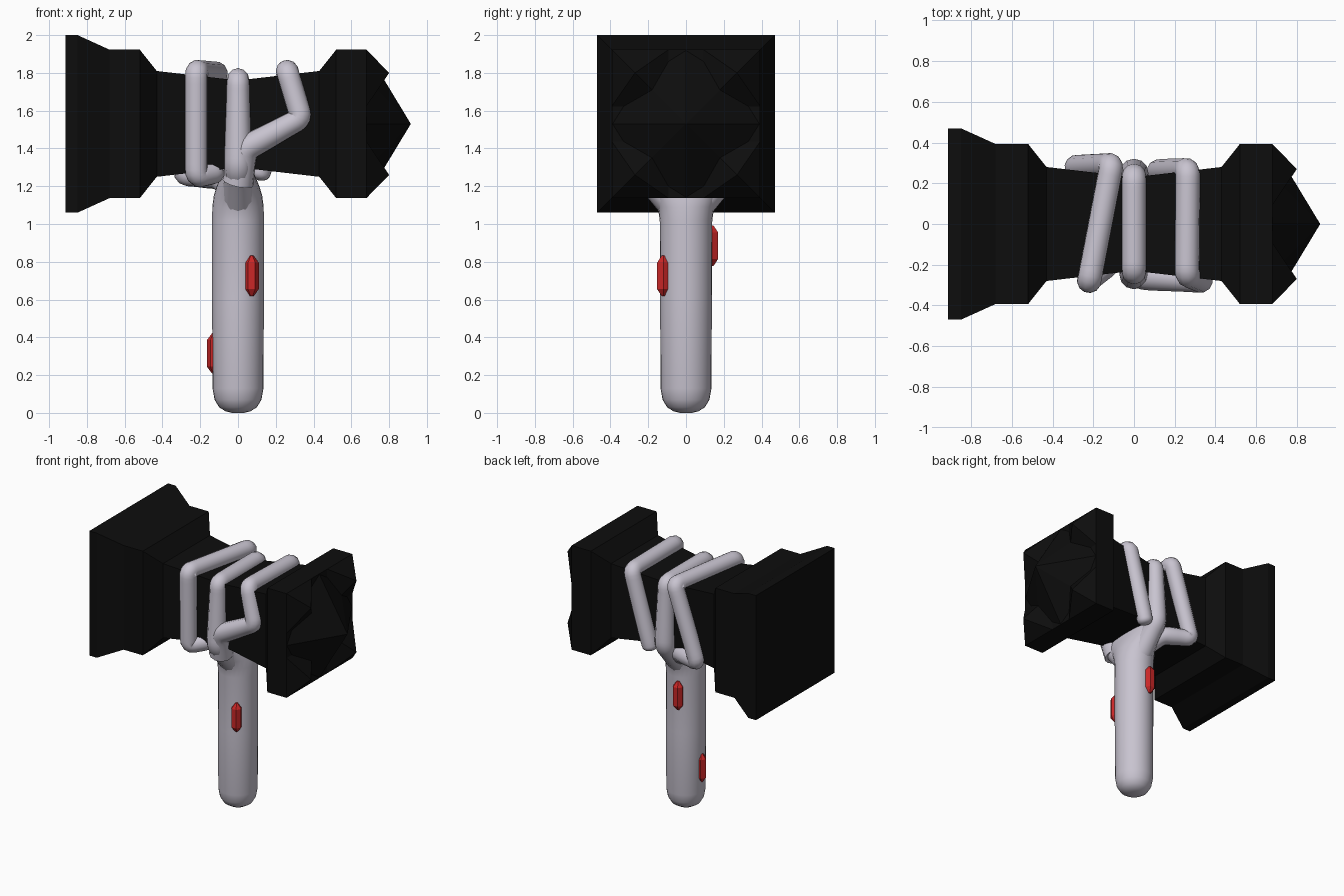
import bpy, bmesh
from math import sin, cos, pi
from mathutils import Vector

if "Cube" in bpy.data.objects:
    bpy.data.objects.remove(bpy.data.objects["Cube"])


def material(name, rgb):
    m = bpy.data.materials.new(name)
    m.diffuse_color = (*rgb, 1)
    m.use_nodes = True
    m.node_tree.nodes["Principled BSDF"].inputs["Base Color"].default_value = m.diffuse_color
    return m


BLACK = material("black_stone", (0.004, 0.004, 0.004))
PALE = material("pale_wood", (0.58, 0.55, 0.63))
RED = material("red_crystal", (0.6, 0.02, 0.02))


def finish(bm, name, mat, smooth=False):
    bmesh.ops.recalc_face_normals(bm, faces=bm.faces)
    me = bpy.data.meshes.new(name)
    bm.to_mesh(me)
    bm.free()
    ob = bpy.data.objects.new(name, me)
    bpy.context.collection.objects.link(ob)
    me.materials.append(mat)
    if smooth:
        for p in me.polygons:
            p.use_smooth = True
    return ob


def loft(bm, rings):
    """Skin a list of equal-sized point rings and cap both ends."""
    vs = [[bm.verts.new(p) for p in r] for r in rings]
    n = len(vs[0])
    for a, b in zip(vs, vs[1:]):
        for i in range(n):
            bm.faces.new((a[i], a[(i + 1) % n], b[(i + 1) % n], b[i]))
    bm.faces.new(vs[0])
    bm.faces.new(vs[-1])


def spike(bm, base, tip):
    """Pyramid from a base outline to a point."""
    t = bm.verts.new(tip)
    b = [bm.verts.new(p) for p in base]
    for i in range(len(b)):
        bm.faces.new((b[i], b[(i + 1) % len(b)], t))


CZ = 1.53
SQ = [(-1, -1), (1, -1), (1, 1), (-1, 1)]

# hammer head: square sections along x
bm = bmesh.new()
loft(bm, [[(x, h * a, CZ + h * b) for a, b in SQ] for x, h in [
    (-0.913, 0.47), (-0.85, 0.47), (-0.68, 0.393), (-0.52, 0.393), (-0.43, 0.28),
    (0, 0.23), (0.43, 0.28), (0.52, 0.393), (0.68, 0.393)]])
finish(bm, "hammer_head", BLACK)

# striking face: one central point and four corner points
bm = bmesh.new()
outline = []
for i in range(8):
    r = 0.39 if i % 2 == 0 else 0.34
    outline.append((0.679, r * cos(i * pi / 4), CZ + r * sin(i * pi / 4)))
spike(bm, outline, (0.915, 0, CZ))
for sy, sz in SQ:
    base = [(0.68, sy * (0.243 + 0.15 * a), CZ + sz * (0.243 + 0.15 * b)) for a, b in SQ]
    spike(bm, base, (0.80, sy * 0.27, CZ + sz * 0.27))
finish(bm, "striking_spikes", BLACK)

# handle: round grip flattening into a fork under the head
bm = bmesh.new()
N = 28
loft(bm, [[(rx * cos(2 * pi * i / N), ry * sin(2 * pi * i / N), z) for i in range(N)]
          for z, rx, ry in [
    (0, 0.03, 0.03), (0.008, 0.065, 0.065), (0.03, 0.1, 0.1), (0.07, 0.124, 0.124),
    (0.13, 0.135, 0.135), (0.6, 0.137, 0.137), (1.02, 0.137, 0.139), (1.09, 0.136, 0.149),
    (1.15, 0.128, 0.175), (1.2, 0.113, 0.215), (1.25, 0.092, 0.26), (1.3, 0.072, 0.29),
    (1.37, 0.056, 0.295)]])
finish(bm, "handle", PALE, True)


def root(name, pts, radii=None, stub=False):
    """Round tube through pts, with tight rounded corners."""
    pts = [Vector(p) for p in pts]
    radii = radii or [1] * len(pts)
    path = [(pts[0], radii[0])]
    for i in range(1, len(pts) - 1):
        p = pts[i]
        for q in (pts[i - 1], None, pts[i + 1]):
            off = (q - p).normalized() * 0.07 if q else Vector()
            path.append((p + off, radii[i]))
    path.append((pts[-1], radii[-1]))
    if stub:
        d = (pts[-1] - pts[-2]).normalized()
        path += [(pts[-1] + d * s, r) for s, r in ((0.03, 0.85), (0.045, 0.5), (0.05, 0.1))]
    cu = bpy.data.curves.new(name, 'CURVE')
    cu.dimensions = '3D'
    cu.bevel_depth = 0.06
    cu.bevel_resolution = 4
    cu.use_fill_caps = True
    sp = cu.splines.new('NURBS')
    sp.points.add(len(path) - 1)
    for pt, (co, r) in zip(sp.points, path):
        pt.co = (*co, 1)
        pt.radius = r
    sp.order_u = 3
    sp.use_endpoint_u = True
    sp.use_smooth = True
    sp.resolution_u = 4
    cu.materials.append(PALE)
    ob = bpy.data.objects.new(name, cu)
    bpy.context.collection.objects.link(ob)
    bpy.ops.object.select_all(action='DESELECT')
    ob.select_set(True)
    bpy.context.view_layer.objects.active = ob
    bpy.ops.object.convert(target='MESH')


# roots wrapped around the head
root("centre_root", [(0, -0.08, 1.12), (0, -0.25, 1.3), (0, -0.235, 1.765),
                     (0, 0.235, 1.765), (0, 0.25, 1.3), (0, 0.08, 1.12)],
     [1.4, 1.2, 1, 1, 1.2, 1.4])
root("right_root", [(0, -0.2, 1.22), (0.04, -0.255, 1.4), (0.335, -0.28, 1.56),
                    (0.26, -0.25, 1.81), (0.265, 0.265, 1.80), (0.12, 0.26, 1.28)],
     [1.4, 1.15, 1, 1, 1, 1], True)
root("left_root", [(0, 0.08, 1.16), (-0.1, 0.2, 1.25), (-0.29, 0.28, 1.26),
                   (-0.11, 0.29, 1.80), (-0.22, -0.28, 1.81), (-0.22, -0.27, 1.25),
                   (-0.13, -0.2, 1.27)],
     [1.3, 1.1, 1, 1, 1, 1, 1], True)

# six-sided crystals set into the handle
for name, x, y, z in [("front_crystal", 0.072, -0.12, 0.725),
                      ("left_crystal", -0.127, 0.0, 0.315),
                      ("back_crystal", -0.03, 0.137, 0.885)]:
    bm = bmesh.new()
    loft(bm, [[(x + r * cos(i * pi / 3), y + r * sin(i * pi / 3), z + h) for i in range(6)]
              for h, r in [(-0.107, 0.01), (-0.07, 0.038), (0.07, 0.038), (0.107, 0.01)]])
    finish(bm, name, RED)
